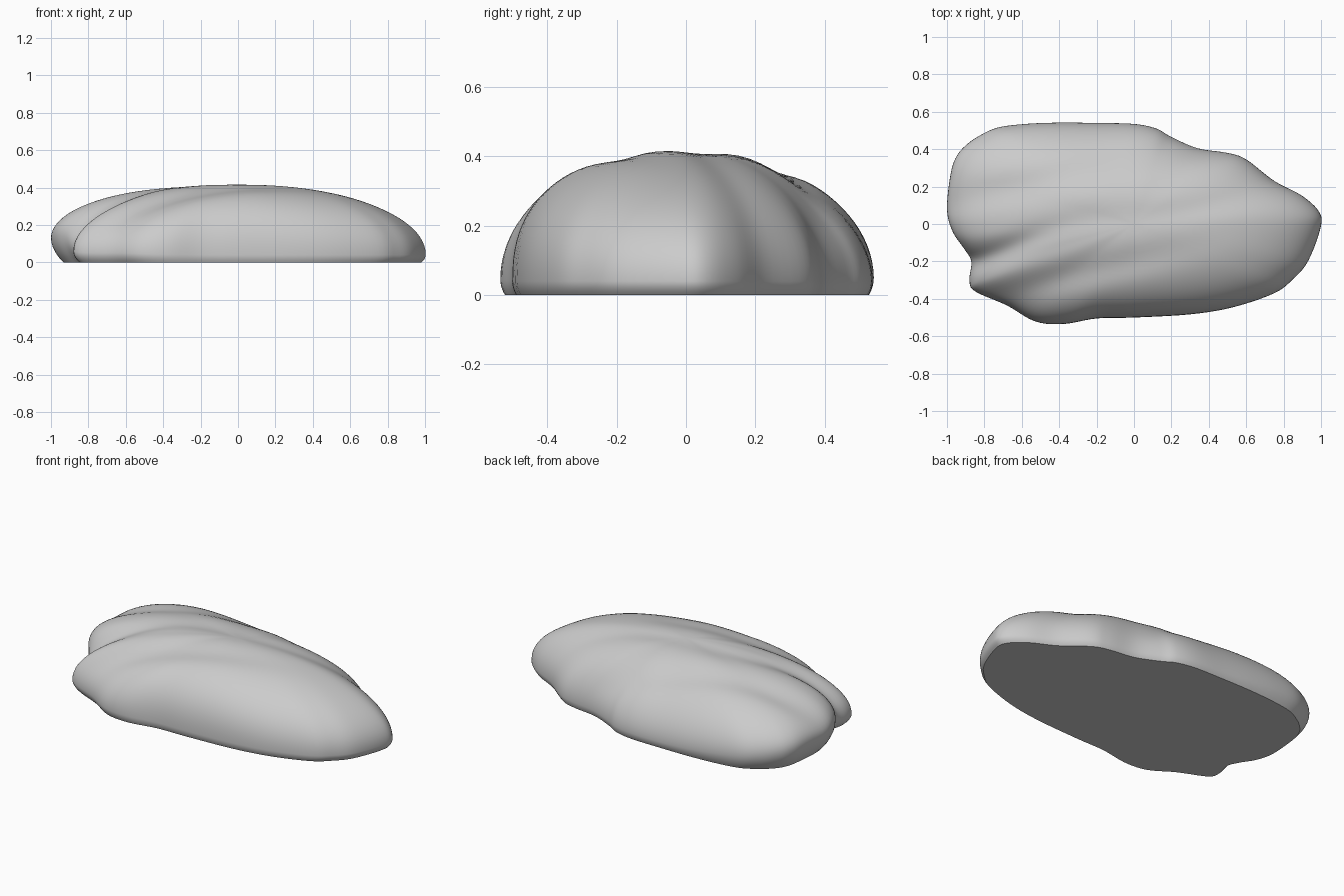
import bpy, bmesh, math
from mathutils import Vector

if "Cube" in bpy.data.objects:
    bpy.data.objects.remove(bpy.data.objects["Cube"])

# widest outline of the pebble seen from above, clockwise from the right tip
OUTLINE = [(.993, .06), (.995, -.03), (.93, -.2), (.85, -.295), (.75, -.37), (.53, -.445),
           (.3, -.483), (0, -.5), (-.2, -.505), (-.38, -.535), (-.53, -.52), (-.68, -.435),
           (-.85, -.36), (-.88, -.3), (-.87, -.2), (-.91, -.13), (-.97, -.04), (-1, .08),
           (-.98, .27), (-.95, .36), (-.9, .42), (-.83, .47), (-.73, .515), (-.58, .535),
           (-.4, .542), (-.2, .54), (0, .535), (.12, .51), (.2, .465), (.34, .405),
           (.5, .38), (.6, .345), (.75, .23), (.9, .15)]
TOP = .42
SUB = 5


def spline(points):
    """Closed Catmull-Rom curve through the points."""
    p = [Vector(q) for q in points]
    n, out = len(p), []
    for i in range(n):
        a, b, c, d = p[i - 1], p[i], p[(i + 1) % n], p[(i + 2) % n]
        for k in range(SUB):
            t = k / SUB
            out.append(.5 * (2 * b + (c - a) * t + (2 * a - 5 * b + 4 * c - d) * t * t
                             + (3 * b - a - 3 * c + d) * t ** 3))
    return out


def smooth(points, times):
    """Rounded version of the outline, used towards the crown."""
    n = len(points)
    for _ in range(times):
        points = [(points[i - 1] + points[i] * 2 + points[(i + 1) % n]) / 4 for i in range(n)]
    return points


def gauss(v, width):
    return math.exp(-(v / width) ** 2)


def step(a, b, x):
    t = min(1, max(0, (x - a) / (b - a)))
    return t * t * (3 - 2 * t)


def groove(x, y, z):
    """Depth of the slanting furrows between the lobes."""
    v = y - .24 * x
    left = step(-.35, -.85, x)
    d = (.012 + .028 * left) * gauss(v - .09 * gauss(x + .3, .35), .07)
    d += .018 * gauss(v - .345, .08)
    d += .02 * step(.6, -.2, x) * gauss(v + .2, .08)
    return d * min(1, z / .2)


rim = spline(OUTLINE)
soft = smooth(rim, 60)
n = len(rim)
bm = bmesh.new()
rings = []
UNDER, DOME = 5, 26

for j in range(UNDER + DOME):
    ring = []
    for i in range(n):
        th = math.atan2(rim[i].y, rim[i].x)
        left = max(0, -math.cos(th)) ** 4
        back = step(-.3, -.08, rim[i].y)
        level = .04 + left * (.025 + .08 * back)   # height of the widest line
        tuck = .022 + left * (.02 + .025 * back)   # how far the base draws in
        corner = gauss(th + 2.45, .35)             # front left corner slopes more
        if j < UNDER:
            q = 1 - j / UNDER
            xy, z = rim[i] * (1 - tuck * q * q), level * (1 - q)
        else:
            phi = (j - UNDER) / DOME * math.pi / 2
            p = 2.1 - .23 * math.sin(th) + .06 * left - .3 * corner
            p += .12 * gauss(th + 1.4, .6)
            r = math.cos(phi) ** (2 / p)
            z = level + (TOP - level) * math.sin(phi) ** (2 / p)
            w = r ** 3
            xy = (rim[i] * w + soft[i] * (1 - w)) * r
        z -= groove(xy.x, xy.y, z)
        ring.append(bm.verts.new((xy.x, xy.y, z)))
    rings.append(ring)

# sides, flat base and crown
for a, b in zip(rings, rings[1:]):
    for i in range(n):
        k = (i + 1) % n
        bm.faces.new((a[i], a[k], b[k], b[i]))
bm.faces.new(rings[0])
crown = bm.verts.new((0, 0, TOP - groove(0, 0, TOP)))
for i in range(n):
    bm.faces.new((rings[-1][i], rings[-1][(i + 1) % n], crown))

# relax the furrows a little, keeping the base flat
upper = [v for r in rings[UNDER + 3:] for v in r] + [crown]
for _ in range(2):
    bmesh.ops.smooth_vert(bm, verts=upper, factor=.4, use_axis_x=False,
                          use_axis_y=False, use_axis_z=True)
bmesh.ops.recalc_face_normals(bm, faces=bm.faces)

mesh = bpy.data.meshes.new("pebble")
bm.to_mesh(mesh)
bm.free()
stone = bpy.data.objects.new("pebble", mesh)
bpy.context.collection.objects.link(stone)

grey = bpy.data.materials.new("stone grey")
grey.diffuse_color = (.6, .6, .6, 1)
grey.use_nodes = True
grey.node_tree.nodes["Principled BSDF"].inputs["Base Color"].default_value = grey.diffuse_color
mesh.materials.append(grey)

bpy.context.view_layer.objects.active = stone
stone.select_set(True)
bpy.ops.object.shade_smooth_by_angle(angle=math.radians(40))
